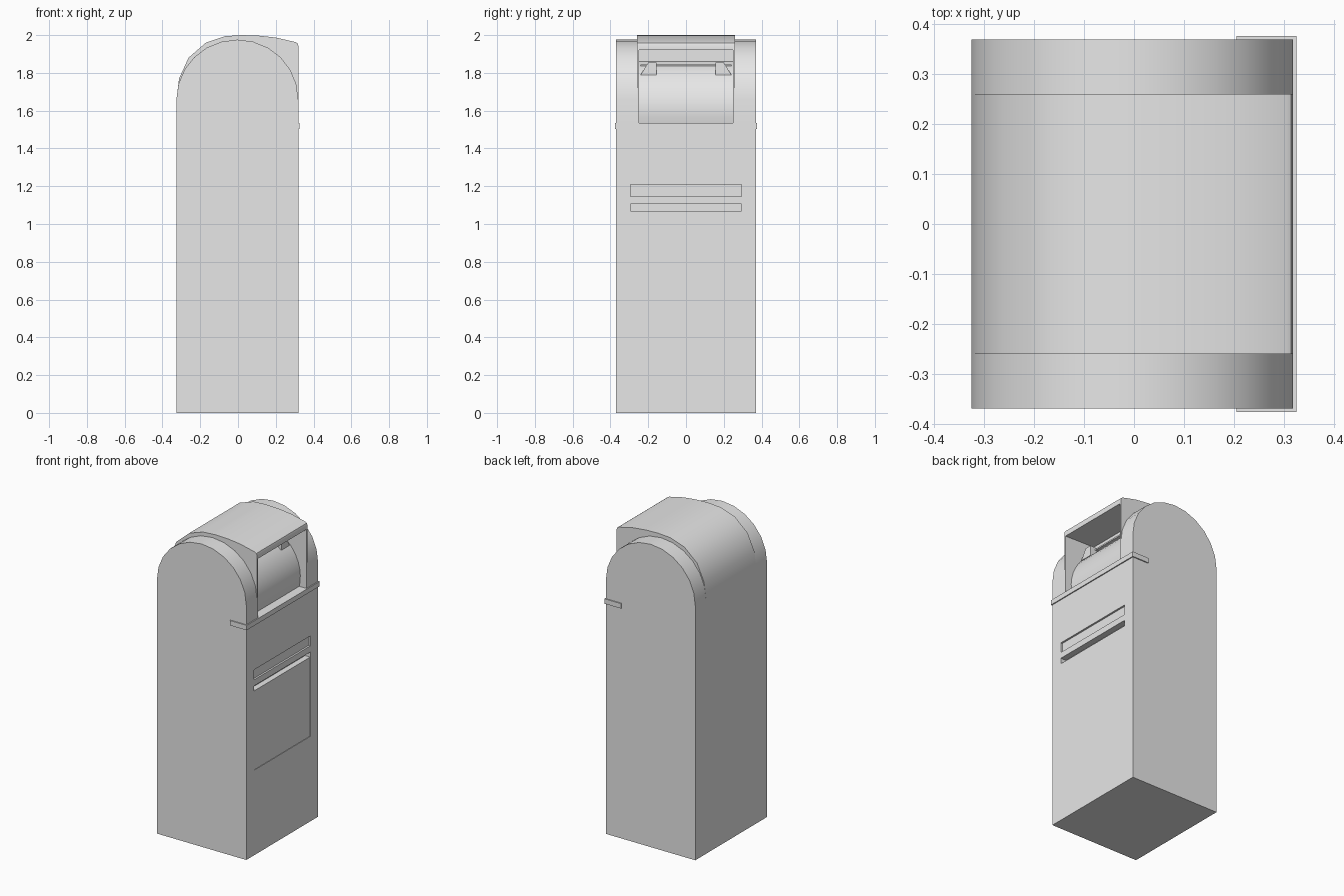
import bpy, bmesh, math

if "Cube" in bpy.data.objects:
    bpy.data.objects.remove(bpy.data.objects["Cube"])

grey = bpy.data.materials.new("light grey paint")
grey.diffuse_color = (0.8, 0.8, 0.8, 1)
grey.use_nodes = True
grey.node_tree.nodes["Principled BSDF"].inputs["Base Color"].default_value = grey.diffuse_color

BACK, FRONT = -0.326, 0.319      # x of the rear and front faces
DECK = 1.53                      # height of the deck under the hood


def extrude(name, profile, lo, hi, axis="y", smooth=False):
    """Solid from a 2D outline: (x, z) along y, or (y, z) along x."""
    bm = bmesh.new()
    place = (lambda a, b, t: (a, t, b)) if axis == "y" else (lambda a, b, t: (t, a, b))
    face = bm.faces.new([bm.verts.new(place(a, b, lo)) for a, b in profile])
    moved = bmesh.ops.extrude_face_region(bm, geom=[face])["geom"]
    shift = (0, hi - lo, 0) if axis == "y" else (hi - lo, 0, 0)
    bmesh.ops.translate(bm, vec=shift,
                        verts=[g for g in moved if isinstance(g, bmesh.types.BMVert)])
    bmesh.ops.recalc_face_normals(bm, faces=bm.faces)
    mesh = bpy.data.meshes.new(name)
    bm.to_mesh(mesh)
    bm.free()
    mesh.materials.append(grey)
    ob = bpy.data.objects.new(name, mesh)
    bpy.context.collection.objects.link(ob)
    if smooth:
        bpy.ops.object.select_all(action="DESELECT")
        ob.select_set(True)
        bpy.context.view_layer.objects.active = ob
        bpy.ops.object.shade_smooth_by_angle(angle=math.radians(30))
    return ob


def box(name, x, y, z):
    return extrude(name, [(x[0], z[0]), (x[1], z[0]), (x[1], z[1]), (x[0], z[1])], *y)


def arc(cx, cz, rx, rz, a0, a1, n):
    angles = [math.radians(a0 + (a1 - a0) * i / n) for i in range(n + 1)]
    return [(cx + rx * math.cos(a), cz + rz * math.sin(a)) for a in angles]


# Lower cabinet with recessed label slot, pull groove and shallow door panel
cabinet = box("cabinet", (BACK, FRONT), (-0.37, 0.37), (0, DECK))
for name, depth, z in (("label_slot", 0.012, (1.145, 1.21)),
                       ("pull_groove", 0.04, (1.07, 1.105)),
                       ("door_panel", 0.003, (0.555, 1.08))):
    cutter = box(name + "_cutter", (FRONT - depth, FRONT + 0.1), (-0.293, 0.293), z)
    cutter.hide_render = True
    cutter.hide_viewport = True
    cutter.display_type = "WIRE"
    mod = cabinet.modifiers.new(name, "BOOLEAN")
    mod.operation = "DIFFERENCE"
    mod.solver = "EXACT"
    mod.object = cutter

# Arched end shoulders either side of the hood
half = (FRONT - BACK) / 2
shoulder = ([(BACK, DECK)]
            + arc((FRONT + BACK) / 2, 1.66, half, 0.316, 180, 0, 12)
            + [(FRONT, DECK)])

# Hood outline: domed at the back, sloping gently to a rounded lip
dome = [(BACK, DECK), (BACK, 1.66), (-0.312, 1.77), (-0.262, 1.88), (-0.17, 1.96),
        (-0.07, 1.994), (0.02, 2.0), (0.11, 1.997), (0.2, 1.987),
        (0.305, 1.963), (0.315, 1.957), (FRONT, 1.945)]

# Mouth outline: lip underside, ceiling, back wall, then the curved chute drum
mouth = ([(FRONT, 1.92), (0.10, 1.925)]
         + arc(-0.005, 1.6, 0.28, 0.28, 68, -14.5, 10))
extrude("hood_and_chute", dome + mouth, -0.25, 0.25, smooth=True)

for side, s in (("left", -1), ("right", 1)):
    extrude(side + "_shoulder", shoulder, *sorted((s * 0.26, s * 0.37)), smooth=True)
    extrude(side + "_hood_cheek", dome + [(FRONT, DECK)],
            *sorted((s * 0.25, s * 0.26)), smooth=True)
    # Tapered hinge tab on the chute
    extrude(side + "_hinge_tab",
            [(s * 0.155, 1.79), (s * 0.24, 1.79), (s * 0.2, 1.855), (s * 0.155, 1.855)],
            0.10, 0.205, axis="x")

# Thin rail joining the tabs
box("hinge_rail", (0.10, 0.17), (-0.24, 0.24), (1.836, 1.845))

# Trim band wrapping the front edge below the mouth
box("trim_band", (0.205, 0.326), (-0.377, 0.377), (1.503, 1.535))
